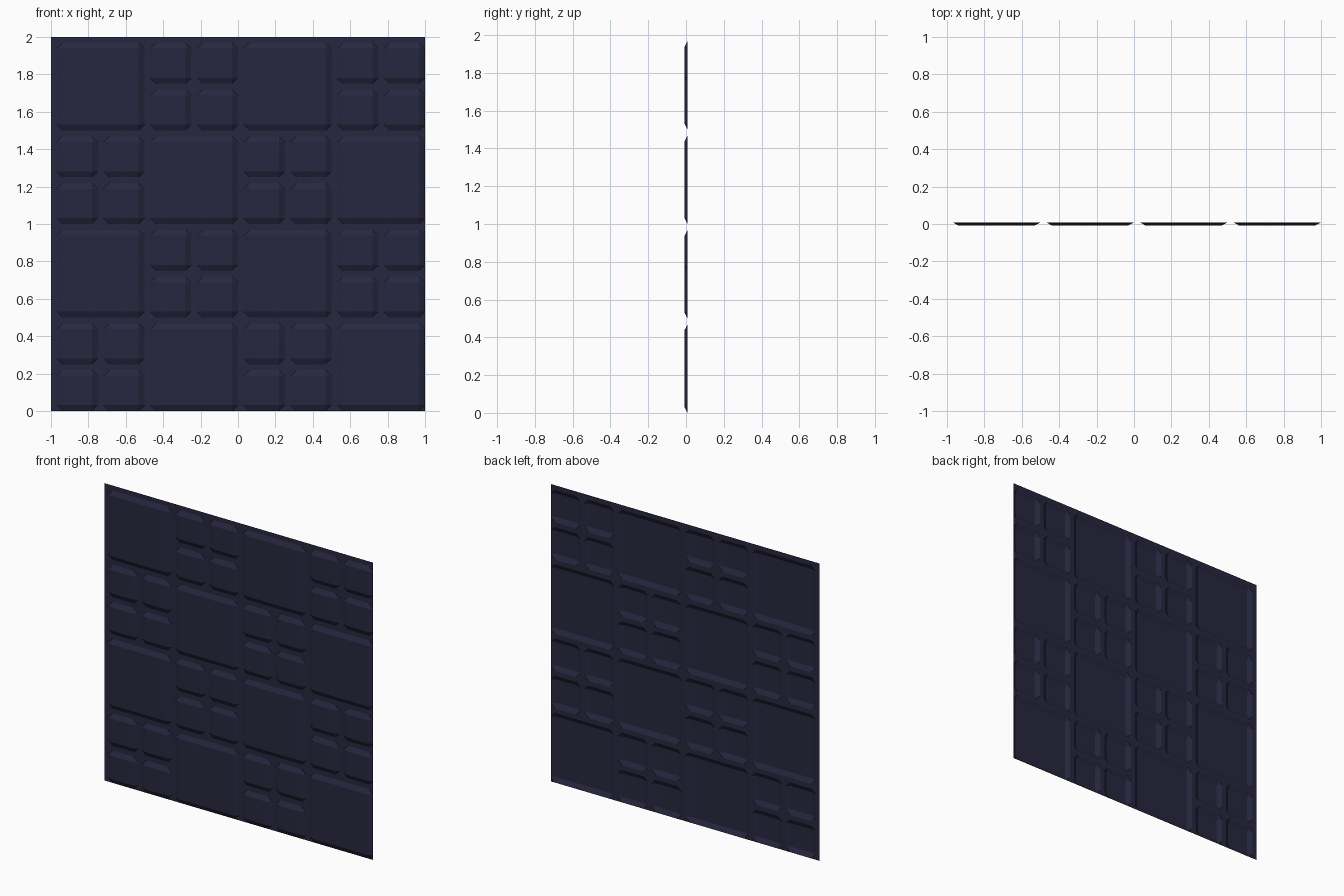
import bpy, bmesh

if "Cube" in bpy.data.objects:
    bpy.data.objects.remove(bpy.data.objects["Cube"])

N = 64            # grid steps across the 2 x 2 panel
TILE = 16         # steps per large tile
DEPTH = 0.008     # half of the relief depth

mat = bpy.data.materials.new("dark navy tile")
mat.diffuse_color = (0.02, 0.02, 0.05, 1)
mat.use_nodes = True
mat.node_tree.nodes["Principled BSDF"].inputs["Base Color"].default_value = mat.diffuse_color


def in_groove(i, k, size):
    """Grooves are one step wide: left of each tile and above each tile."""
    return i % size in (0, 1) or k % size in (size - 1, 0)


def relief(i, k):
    """Checkerboard of large tiles and tiles split into four."""
    split = (i // TILE + k // TILE) % 2 == 0
    return DEPTH if in_groove(i, k, TILE // 2 if split else TILE) else -DEPTH


# Tiled wall panel: an open sheet facing -y with raised, bevelled tiles
bm = bmesh.new()
verts = [[bm.verts.new((-1 + 2 * i / N, relief(i, k), 2 * k / N))
          for i in range(N + 1)] for k in range(N + 1)]
for k in range(N):
    for i in range(N):
        bm.faces.new((verts[k][i], verts[k][i + 1],
                      verts[k + 1][i + 1], verts[k + 1][i]))

# Cut the tile corners along the short diagonal
bmesh.ops.triangulate(bm, faces=bm.faces[:], quad_method='SHORT_EDGE')

mesh = bpy.data.meshes.new("tiled_panel")
bm.to_mesh(mesh)
bm.free()
mesh.materials.append(mat)
panel = bpy.data.objects.new("tiled_panel", mesh)
bpy.context.collection.objects.link(panel)
